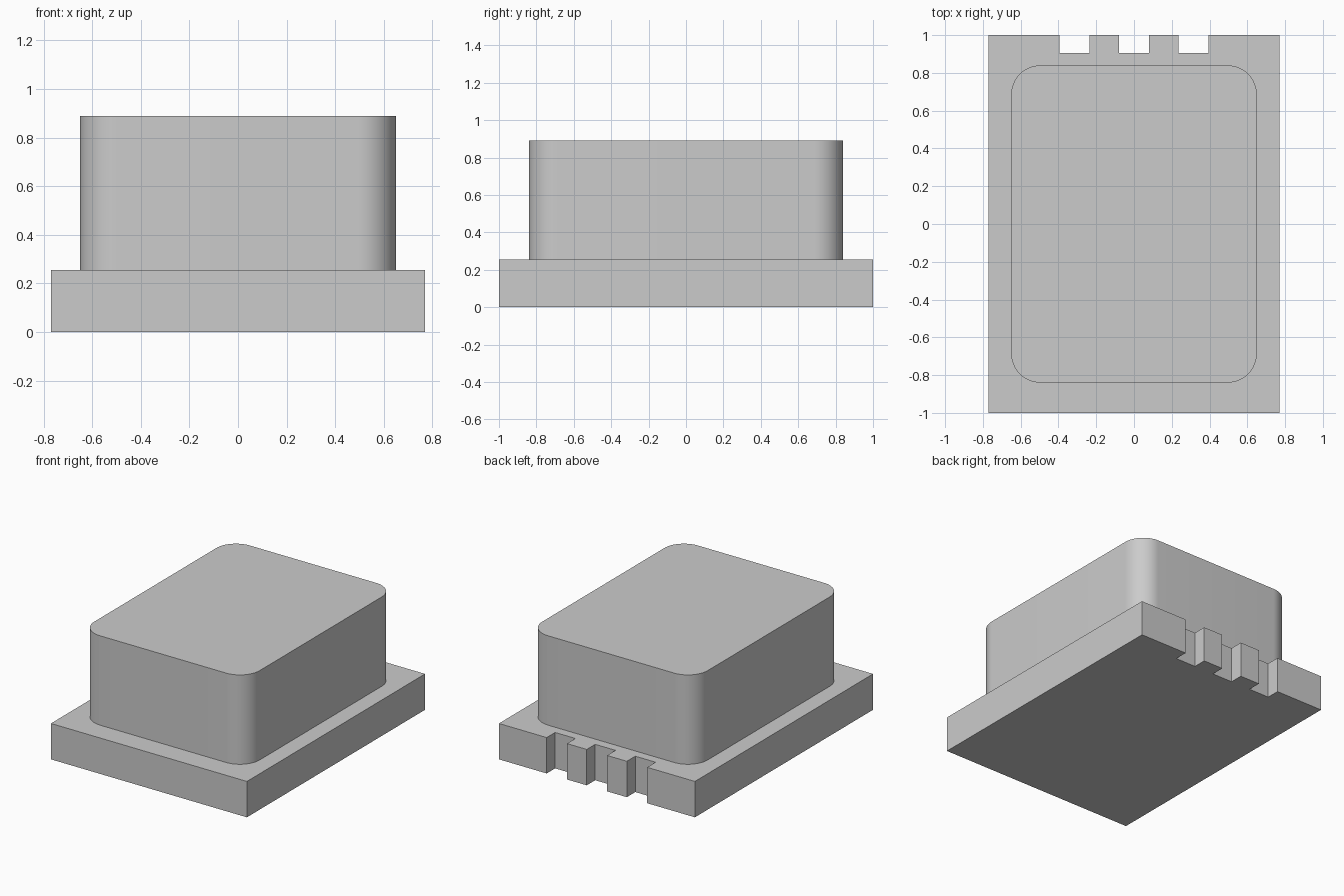
import bpy
import bmesh
import math

old = bpy.data.objects.get("Cube")
if old:
    bpy.data.objects.remove(old, do_unlink=True)

grey = bpy.data.materials.new("light grey")
grey.use_nodes = True
colour = (0.6, 0.6, 0.6, 1)
grey.diffuse_color = colour
grey.node_tree.nodes["Principled BSDF"].inputs["Base Color"].default_value = colour


def prism(name, outline, bottom, top):
    """Extrude a counter-clockwise outline from bottom to top."""
    mesh = bpy.data.meshes.new(name)
    bm = bmesh.new()
    face = bm.faces.new([bm.verts.new((x, y, bottom)) for x, y in outline])
    new = bmesh.ops.extrude_face_region(bm, geom=[face], use_keep_orig=True)["geom"]
    moved = [v for v in new if isinstance(v, bmesh.types.BMVert)]
    bmesh.ops.translate(bm, verts=moved, vec=(0, 0, top - bottom))
    bmesh.ops.recalc_face_normals(bm, faces=bm.faces[:])
    bm.to_mesh(mesh)
    bm.free()
    obj = bpy.data.objects.new(name, mesh)
    bpy.context.collection.objects.link(obj)
    mesh.materials.append(grey)
    return obj


def rounded_rectangle(half_x, half_y, radius, steps):
    points = []
    for corner, (sx, sy) in enumerate([(1, 1), (-1, 1), (-1, -1), (1, -1)]):
        for i in range(steps + 1):
            a = math.pi / 2 * (corner + i / steps)
            points.append((sx * (half_x - radius) + radius * math.cos(a),
                           sy * (half_y - radius) + radius * math.sin(a)))
    return points


# Base slab with three full-height notches in its back edge
outline = [(-0.77, -1), (0.77, -1), (0.77, 1)]
for cx in (0.315, 0, -0.315):
    l, r = cx - 0.08, cx + 0.08
    outline += [(r, 1), (r, 0.905), (l, 0.905), (l, 1)]
outline.append((-0.77, 1))
prism("base_plate", outline, 0, 0.255)

# Raised block with rounded vertical corners
block = prism("raised_block", rounded_rectangle(0.65, 0.84, 0.155, 16), 0.255, 0.89)
bpy.ops.object.select_all(action="DESELECT")
block.select_set(True)
bpy.context.view_layer.objects.active = block
bpy.ops.object.shade_smooth_by_angle(angle=math.radians(30))
